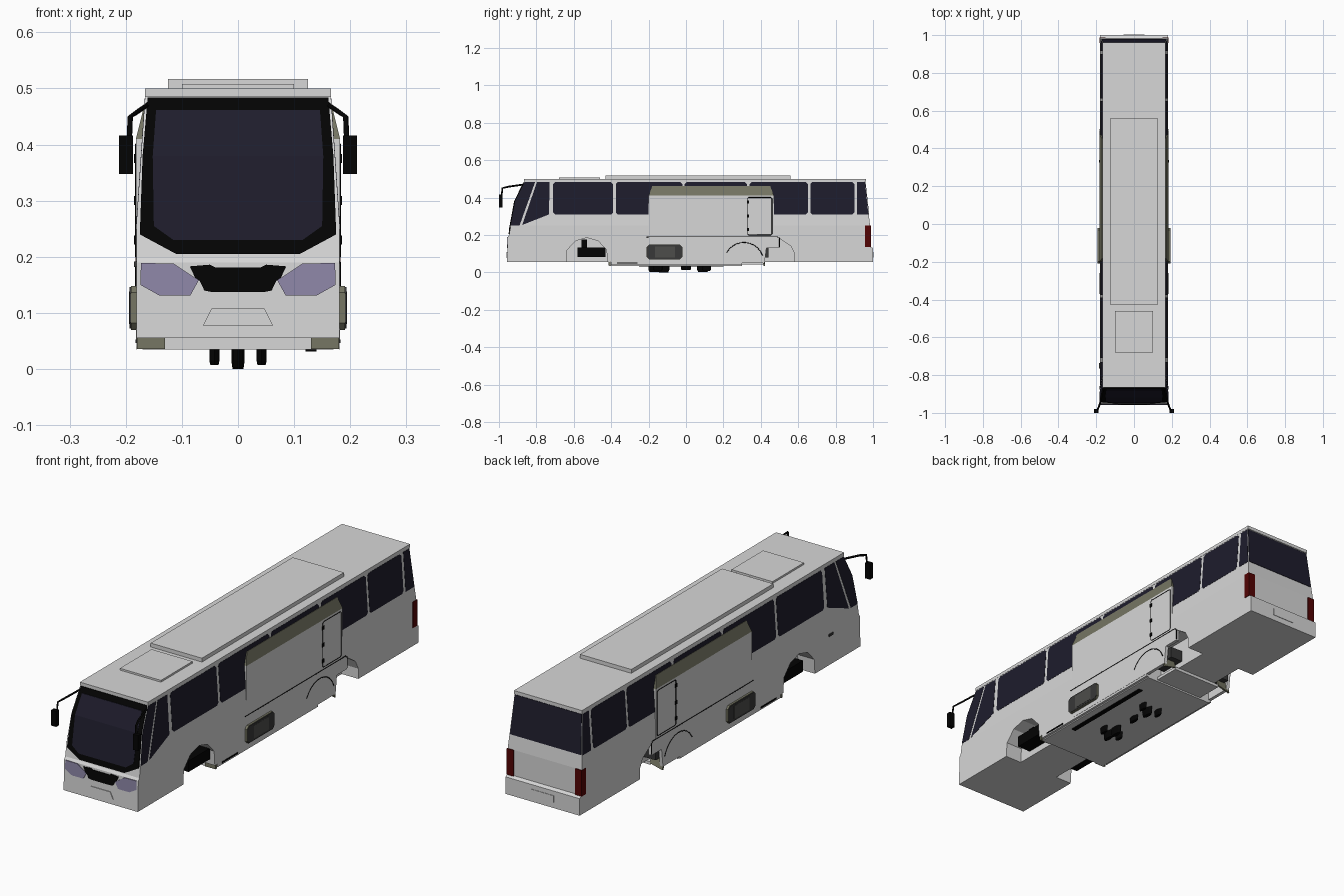
import bpy, bmesh, math
from mathutils import Vector

cube = bpy.data.objects.get("Cube")
if cube:
    bpy.data.objects.remove(cube, do_unlink=True)


def material(name, r, g, b):
    m = bpy.data.materials.new(name)
    m.use_nodes = True
    m.diffuse_color = (r, g, b, 1)
    m.node_tree.nodes["Principled BSDF"].inputs["Base Color"].default_value = (r, g, b, 1)
    return m


PAINT = material("light_grey_paint", .68, .68, .68)
GLASS = material("tinted_glass", .013, .012, .025)
BLACK = material("black_trim", .001, .001, .001)
LAMP = material("lilac_lamp", .27, .24, .39)
RED = material("red_lamp", .085, .001, .001)
OLIVE = material("olive_grey", .18, .18, .125)
VENT = material("dark_grey_vent", .04, .04, .04)
LOUVRE = material("mid_grey_louvre", .075, .075, .07)


def finish(name, bm, mat):
    bmesh.ops.recalc_face_normals(bm, faces=bm.faces)
    mesh = bpy.data.meshes.new(name)
    bm.to_mesh(mesh)
    bm.free()
    mesh.materials.append(mat)
    ob = bpy.data.objects.new(name, mesh)
    bpy.context.collection.objects.link(ob)


def loft(name, rings, mat):
    """Closed skin through rings that have equal point counts."""
    bm = bmesh.new()
    vs = [[bm.verts.new(p) for p in ring] for ring in rings]
    n = len(vs[0])
    for a, b in zip(vs, vs[1:]):
        for i in range(n):
            j = (i + 1) % n
            bm.faces.new((a[i], a[j], b[j], b[i]))
    bm.faces.new(vs[0])
    bm.faces.new(vs[-1])
    finish(name, bm, mat)


def prism(name, pts, push, mat):
    """Solid from a 3D outline pushed along a vector."""
    pts = [Vector(p) for p in pts]
    loft(name, [pts, [p + Vector(push) for p in pts]], mat)


def box(name, x0, x1, y0, y1, z0, z1, mat):
    prism(name, [(x0, y0, z0), (x1, y0, z0), (x1, y1, z0), (x0, y1, z0)],
          (0, 0, z1 - z0), mat)


def line(name, pts, r, mat, closed=False):
    """Thin tube along a polyline."""
    cu = bpy.data.curves.new(name, 'CURVE')
    cu.dimensions = '3D'
    cu.bevel_depth = r
    cu.bevel_resolution = 0
    cu.use_fill_caps = True
    sp = cu.splines.new('POLY')
    sp.points.add(len(pts) - 1)
    for p, co in zip(sp.points, pts):
        p.co = (*co, 1)
    sp.use_cyclic_u = closed
    cu.materials.append(mat)
    ob = bpy.data.objects.new(name, cu)
    bpy.context.collection.objects.link(ob)


def cut_rect(a0, a1, b0, b1, c):
    return [(a0 + c, b0), (a1 - c, b0), (a1, b0 + c), (a1, b1 - c),
            (a1 - c, b1), (a0 + c, b1), (a0, b1 - c), (a0, b0 + c)]


def half_width(z):
    return .181 - .016 * (z - .25) / .235


def front_y(z):
    if z < .38:
        return -.95 + .185 * (z - .18)
    return -.913 + .051 * (z - .38) / .105


def rear_y(z):
    return .984 - .026 * (z - .25) / .235


def front_plate(name, pts, mat, out=.004):
    prism(name, [(x, front_y(z) - out, z) for x, z in pts], (0, .012, 0), mat)


def both(half):
    """Mirror an open half outline (x, z) into a closed symmetric one."""
    return half + [(-x, z) for x, z in reversed(half)]


# Lower body: solid core with side skins that carry the wheel arches
back_and_nose = [(1, .055), (1, .13), (.984, .137), (.984, .25),
                 (-.937, .25), (-.946, .2), (-.953, .19), (-.957, .055)]
arches = [(-.64, .055), (-.635, .12), (-.59, .168), (-.53, .185), (-.47, .168),
          (-.425, .12), (-.42, .055), (.3, .055), (.3, .12), (.36, .18),
          (.5, .18), (.56, .14), (.58, .1), (.58, .055)]
prism("body_core", [(-.1, y, z) for y, z in back_and_nose], (.2, 0, 0), PAINT)
for s in (1, -1):
    prism("body_side", [(s * .1, y, z) for y, z in back_and_nose + arches],
          (s * .081, 0, 0), PAINT)

# Upper body and roof
loft("upper_body", [[(-half_width(z), front_y(z), z), (half_width(z), front_y(z), z),
                     (half_width(z), rear_y(z), z), (-half_width(z), rear_y(z), z)]
                    for z in (.25, .38, .485)], PAINT)
box("roof", -.166, .166, -.865, .962, .485, .5, PAINT)
box("roof_unit", -.125, .125, -.43, .56, .5, .517, PAINT)
box("roof_hatch", -.1, .1, -.68, -.46, .5, .508, PAINT)

# Windscreen: black surround and tinted panes in two bent halves
front_plate("windscreen_surround_lower", both([(.11, .205), (.175, .24), (.17, .38)]), BLACK)
front_plate("windscreen_surround_upper", both([(.17, .38), (.161, .484)]), BLACK)
front_plate("windscreen_lower", both([(.115, .23), (.15, .255), (.152, .38)]), GLASS, .006)
front_plate("windscreen_upper", both([(.152, .38), (.146, .462)]), GLASS, .006)

# Nose: grille, lamps and number panel
def nose(name, pts, mat):
    prism(name, [(x, -.957 + .03 * (z - .055) - .003, z) for x, z in pts], (0, .008, 0), mat)


nose("grille", both([(.045, .137), (.06, .14), (.068, .157), (.076, .162), (.086, .183),
                     (.05, .186), (.04, .181)]), BLACK)
for s in (1, -1):
    nose("headlamp", [(s * x, z) for x, z in [(.173, .189), (.115, .188), (.07, .158),
                                              (.085, .131), (.14, .131), (.174, .15)]], LAMP)
nose("front_number_panel", both([(.062, .078), (.047, .108)]), PAINT)

# Rear: window, number panel
prism("rear_window", [(x, rear_y(z) + .002, z) for x, z in both([(.173, .312), (.163, .482)])],
      (0, -.008, 0), GLASS)
box("rear_number_panel", -.055, .055, .995, 1.002, .08, .11, PAINT)

for s in (1, -1):
    def side_plate(name, pts, mat):
        prism(name, [(s * (half_width(z) + .001), y, z) for y, z in pts],
              (-s * .007, 0, 0), mat)

    def side_line(name, pts, closed=False):
        line(name, [(s * .1815, y, z) for y, z in pts], .0024, BLACK, closed)

    # Side windows with cut corners
    for y0, y1 in ((-.71, -.39), (-.375, -.02), (-.008, .325), (.34, .652), (.665, .9)):
        side_plate("side_window", cut_rect(y0, y1, .31, .482, .01), GLASS)
    side_plate("rear_quarter_window", [(.915, .31), (.975, .31), (.957, .482), (.915, .482)], GLASS)
    side_plate("front_side_window", [(-.876, .253), (-.732, .31), (-.73, .482), (-.797, .482)], GLASS)
    side_plate("windscreen_wrap", [(-.937, .25), (-.89, .25), (-.858, .34), (-.807, .482),
                                   (-.863, .482), (-.913, .38)], GLASS)

    # Large side panel with sloping olive top
    panel = [(-.2, .05), (.2, .05), (.42, .05), (.43, .13), (.5, .13), (.5, .19),
             (.47, .19), (.47, .41), (-.2, .41)]
    prism("side_panel", [(s * .182, y, z) for y, z in panel], (-s * .015, 0, 0), PAINT)
    prism("panel_top", [(s * x, y, z) for x, y, z in [(.182, -.2, .41), (.169, -.18, .462),
                                                      (.169, .45, .462), (.182, .47, .41)]],
          (-s * .03, 0, 0), OLIVE)
    side_line("panel_seam", [(-.21, .19), (.49, .19), (.5, .182), (.5, .135)])
    side_line("door_outline", cut_rect(.33, .46, .2, .4, .006), True)
    for z in (.23, .3, .375):
        box("door_hinge", s * .18, s * .185, .325, .338, z - .008, z + .008, BLACK)
    side_line("arch_trim", [(.31 - .105 * math.cos(a), .055 + .105 * math.sin(a))
                            for a in [.5 + i * .23 for i in range(11)]])

    # Vent box with a lighter louvre in the middle
    prism("vent_box", [(s * .191, y, z) for y, z in cut_rect(-.21, -.02, .07, .148, .012)],
          (-s * .02, 0, 0), OLIVE)
    prism("vent_face", [(s * .193, y, z) for y, z in cut_rect(-.208, -.022, .072, .146, .011)],
          (-s * .004, 0, 0), VENT)
    box("vent_louvre", s * .19, s * .194, -.165, -.06, .08, .138, LOUVRE)

    # Parts inside the wheel arches, mud flap and rocker
    box("front_arch_unit", s * .09, s * .165, -.58, -.43, .083, .132, BLACK)
    box("front_arch_post", s * .1, s * .12, -.56, -.53, .13, .175, BLACK)
    box("rear_arch_unit", s * .09, s * .16, .32, .44, .08, .13, VENT)
    prism("mud_flap", [(s * .181, .4, .1), (s * .181, .415, .035), (s * .12, .415, .05),
                       (s * .12, .4, .1)], (0, .008, 0), OLIVE)
    box("rocker", s * .165, s * .181, -.4, .3, .04, .056, PAINT)
    box("rocker_slot", s * .178, s * .1825, -.37, -.26, .046, .053, BLACK)
    box("tray_corner", s * .13, s * .18, -.415, -.405, .036, .055, OLIVE)

    # Tail lamp
    box("tail_lamp", s * .15, s * .183, .957, .988, .135, .25, RED)

    # Mirror on a bent arm
    line("mirror_arm", [(s * .162, -.865, .47), (s * .18, -.95, .458), (s * .192, -.982, .45),
                        (s * .194, -.986, .4)], .005, BLACK)
    box("mirror", s * .187, s * .212, -1, -.98, .348, .416, BLACK)

# Underbody tray with hanging fittings
box("under_tray", -.17, .17, -.41, .3, .035, .055, PAINT)
box("under_tray_rear", -.12, .12, .3, .42, .042, .055, PAINT)
octagon = [(math.cos(i * math.pi / 4), math.sin(i * math.pi / 4)) for i in range(8)]
for x, y, r, low in ((0, -.17, .012, .002), (0, -.12, .012, 0), (0, 0, .01, .012),
                     (0, .09, .012, .002), (.042, -.15, .009, .007), (-.042, -.15, .009, .007),
                     (.042, .11, .009, .007), (-.042, .11, .009, .007)):
    loft("under_fitting", [[(x + c * k, y + d * k * 2.6, z) for c, d in octagon]
                           for k, z in ((r, .036), (r, .015), (r * .8, low))], BLACK)
box("under_rail", .12, .14, -.25, .2, .031, .036, BLACK)

# Small handle on the right side only
box("flap_handle", -.185, -.18, -.765, -.735, .182, .192, VENT)
